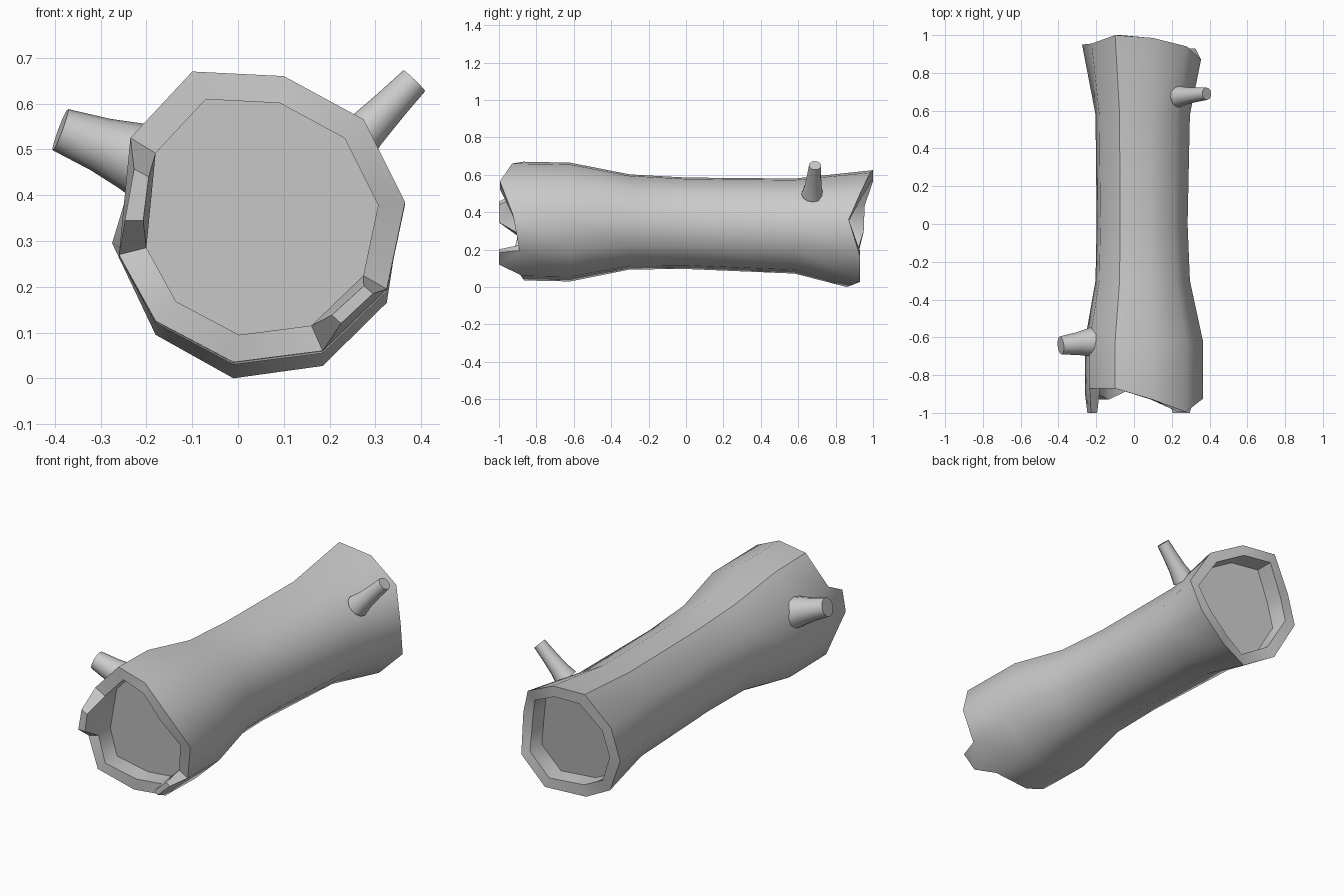
import bpy, bmesh
from mathutils import Vector

if "Cube" in bpy.data.objects:
    bpy.data.objects.remove(bpy.data.objects["Cube"])

CENTRE = (0.055, 0.35)
N = 10
# Ragged ends: (x, y, z) clockwise from the top
FRONT = [(-.1, -.87, .67), (.1, -.93, .66), (.275, -.995, .565), (.365, -.925, .385),
         (.325, -.89, .195), (.185, -.875, .06), (-.01, -.865, .035), (-.18, -.93, .125),
         (-.26, -.895, .27), (-.235, -.87, .525)]
BACK = [(-.1, 1.0, .625), (.1, .985, .612), (.28, .94, .52), (.355, .87, .36),
        (.325, .93, .165), (.185, .93, .027), (-.01, .86, 0), (-.18, .9, .095),
        (-.275, .95, .295), (-.225, .955, .46)]
# Trunk waist: y, scale, centre x, centre z
WAIST = [(-.62, 1.0, .055, .345), (-.3, .8, .048, .346), (0, .77, .045, .339), (.58, .8, .048, .324)]
# Splinters on the front rim: first rim corner -> tip corners (x, z)
# order: outer first, outer second, inner second, inner first
SPLINTERS = {4: [(.295, .185), (.225, .12), (.205, .138), (.275, .202)],
             8: [(-.247, .345), (-.227, .457), (-.195, .44), (-.207, .345)]}


def finish(bm, name, angle=.6):
    bmesh.ops.recalc_face_normals(bm, faces=bm.faces)
    me = bpy.data.meshes.new(name)
    bm.to_mesh(me)
    bm.free()
    ob = bpy.data.objects.new(name, me)
    bpy.context.collection.objects.link(ob)
    bpy.ops.object.select_all(action='DESELECT')
    ob.select_set(True)
    bpy.context.view_layer.objects.active = ob
    bpy.ops.object.shade_smooth_by_angle(angle=angle)
    return ob


def bridge(bm, a, b, skip=()):
    for i in range(len(a)):
        if i not in skip:
            j = (i + 1) % len(a)
            bm.faces.new((a[i], a[j], b[j], b[i]))


def hollow_end(bm, rim, depth, splinters):
    """Flat rim, straight recess wall and cap; splinters rise from rim segments."""
    cx, cz = CENTRE
    if depth < 0:
        cz = .318
    inner = [bm.verts.new((cx + (v.co.x - cx) * .81, v.co.y, cz + (v.co.z - cz) * .81)) for v in rim]
    floor = [bm.verts.new(v.co + Vector((0, depth, 0))) for v in inner]
    bridge(bm, rim, inner, splinters)
    bridge(bm, inner, floor)
    bm.faces.new(floor)
    for i, tip in splinters.items():
        j = (i + 1) % N
        base = [rim[i], rim[j], inner[j], inner[i]]
        top = [bm.verts.new((x, -1, z)) for x, z in tip]
        bridge(bm, base, top)
        bm.faces.new(top)


# Hollow-ended trunk
bm = bmesh.new()
front = [bm.verts.new(p) for p in FRONT]
back = [bm.verts.new(p) for p in BACK]
rings = [front]
for y, s, cx, cz in WAIST:
    rings.append([bm.verts.new((cx + (x - CENTRE[0]) * s, y, cz + (z - CENTRE[1]) * s))
                  for x, _, z in FRONT])
rings.append(back)
for a, b in zip(rings, rings[1:]):
    bridge(bm, a, b)
hollow_end(bm, front, .1, SPLINTERS)
hollow_end(bm, back, -.1, {})
finish(bm, "log_trunk", .8)


# Broken branch stubs: flared tubes along an axis
def stub(name, base, tip, profile, sides=12):
    base, tip = Vector(base), Vector(tip)
    axis = tip - base
    turn = axis.to_track_quat('Z', 'Y')
    bm = bmesh.new()
    loops = []
    for t, r in profile:
        ring = bmesh.ops.create_circle(bm, segments=sides, radius=r)['verts']
        for v in ring:
            v.co = base + axis * t + turn @ v.co
        loops.append(ring)
    for a, b in zip(loops, loops[1:]):
        bridge(bm, a, b)
    bm.faces.new(loops[0])
    bm.faces.new(loops[-1])
    finish(bm, name)


stub("left_branch_stub", (-.17, -.62, .462), (-.388, -.643, .543), [(0, .095), (.3, .075), (.6, .06), (1, .048)])
stub("right_branch_stub", (.235, .675, .495), (.385, .69, .65), [(0, .058), (.3, .045), (.65, .038), (1, .033)])
